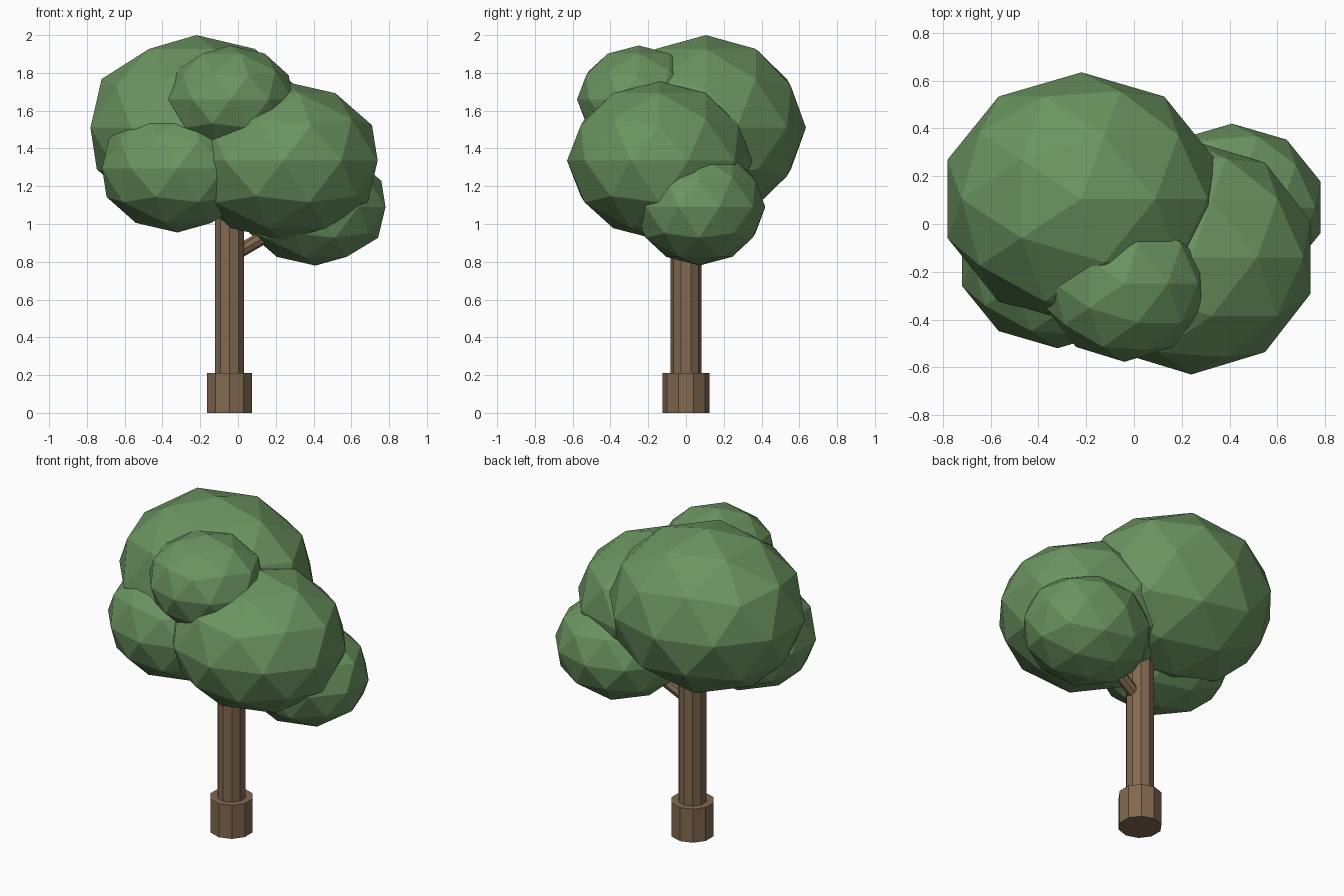
import bpy
from mathutils import Vector

cube = bpy.data.objects.get("Cube")
if cube:
    bpy.data.objects.remove(cube, do_unlink=True)


def material(name, color):
    mat = bpy.data.materials.new(name)
    mat.use_nodes = True
    mat.diffuse_color = color
    mat.node_tree.nodes["Principled BSDF"].inputs["Base Color"].default_value = color
    return mat


leaf_green = material("leaf green", (0.147, 0.296, 0.117, 1))
bark_brown = material("bark brown", (0.223, 0.141, 0.080, 1))


def finish(name, mat):
    obj = bpy.context.object
    obj.name = name
    obj.data.materials.append(mat)
    return obj


def leaf_clump(name, center, radii):
    """Flattened low-poly ball of leaves."""
    bpy.ops.mesh.primitive_ico_sphere_add(subdivisions=2, radius=1, location=center)
    finish(name, leaf_green).scale = radii


def wood(name, start, end, radius, sides=10):
    """Straight prism of wood between two points."""
    start, end = Vector(start), Vector(end)
    axis = end - start
    bpy.ops.mesh.primitive_cylinder_add(
        vertices=sides, radius=radius, depth=axis.length, location=(start + end) / 2)
    obj = finish(name, bark_brown)
    if axis.x or axis.y:
        obj.rotation_euler = axis.to_track_quat("Z", "Y").to_euler()


# Trunk, its wider foot, and the side branch
TRUNK_X = -0.045
wood("trunk_base", (TRUNK_X, 0, 0), (TRUNK_X, 0, 0.21), 0.125)
wood("trunk", (TRUNK_X, 0, 0.1), (TRUNK_X, 0, 1.2), 0.082)
wood("side_branch", (TRUNK_X, 0, 0.825), (0.41, 0.07, 1.09), 0.036, 8)

# Foliage
leaf_clump("crown_top", (-0.22, 0.105, 1.51), (0.59, 0.53, 0.49))
leaf_clump("crown_front_left", (0.24, -0.14, 1.335), (0.525, 0.49, 0.42))
leaf_clump("crown_low_left", (0.41, 0.07, 1.09), (0.39, 0.35, 0.31))
leaf_clump("crown_low_right", (-0.32, -0.144, 1.295), (0.42, 0.376, 0.34))
leaf_clump("crown_front_top", (-0.04, -0.25, 1.66), (0.345, 0.327, 0.285))
